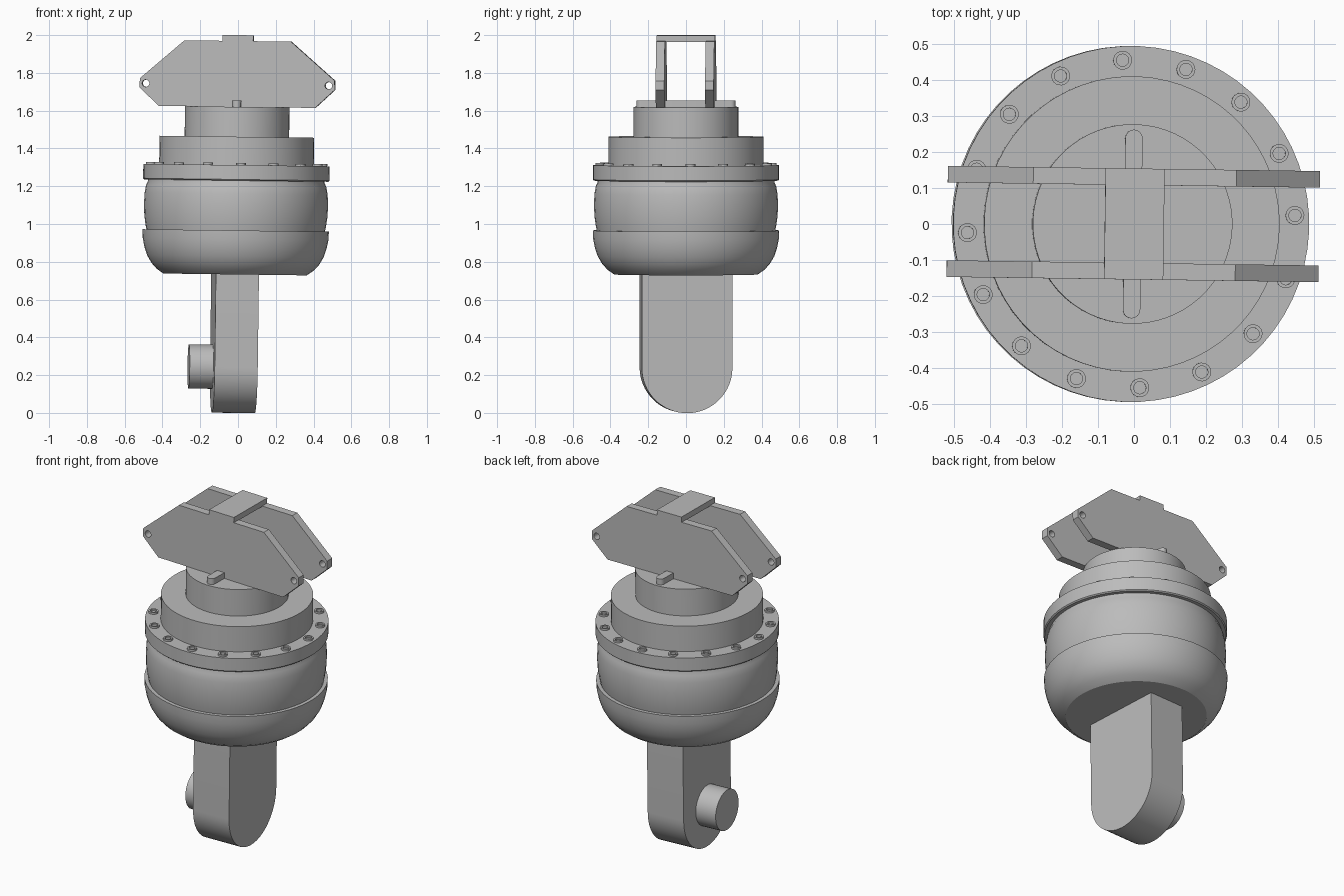
import bpy
import math
from math import pi, sin, cos, radians
from mathutils import Matrix

cube = bpy.data.objects.get("Cube")
if cube:
    bpy.data.objects.remove(cube, do_unlink=True)

grey = bpy.data.materials.new("plain_grey")
grey.use_nodes = True
COLOUR = (0.5, 0.5, 0.5, 1)
grey.diffuse_color = COLOUR
grey.node_tree.nodes["Principled BSDF"].inputs["Base Color"].default_value = COLOUR

# The whole assembly leans slightly; lower and upper parts are swivelled
LEAN = Matrix.Translation((-0.025, 0, 0)) @ Matrix.Rotation(radians(0.75), 4, 'Y')
BODY = LEAN @ Matrix.Rotation(radians(3), 4, 'Z')
HEAD = LEAN @ Matrix.Rotation(radians(-0.8), 4, 'Z')
UPRIGHT = Matrix.Rotation(pi / 2, 4, 'X')
SIDEWAYS = Matrix.Rotation(pi / 2, 4, 'Z') @ UPRIGHT


def add(name, mesh, matrix):
    mesh.name = name
    mesh.transform(matrix)
    mesh.materials.clear()
    mesh.materials.append(grey)
    ob = bpy.data.objects.new(name, mesh)
    bpy.context.collection.objects.link(ob)
    bpy.ops.object.select_all(action='DESELECT')
    ob.select_set(True)
    bpy.context.view_layer.objects.active = ob
    bpy.ops.object.shade_smooth_by_angle(angle=radians(30))
    return ob


def lathe(name, profile, matrix, n=64):
    """Turn (radius, height) points, listed bottom to top, about the z axis."""
    verts, rings, faces = [], [], []
    for r, z in profile:
        count = n if r > 0 else 1
        rings.append([len(verts) + i % count for i in range(n)])
        verts += [(r * cos(2 * pi * i / n), r * sin(2 * pi * i / n), z) for i in range(count)]
    for a, b in zip(rings, rings[1:]):
        for i in range(n):
            j = (i + 1) % n
            faces.append(list(dict.fromkeys((a[i], a[j], b[j], b[i]))))
    mesh = bpy.data.meshes.new(name)
    mesh.from_pydata(verts, [], faces)
    return add(name, mesh, matrix)


def arc(cx, cy, r, start, end, n=16):
    steps = [radians(start + (end - start) * i / n) for i in range(n + 1)]
    return [(cx + r * cos(t), cy + r * sin(t)) for t in steps]


def slab(name, loops, thickness, matrix):
    """Extrude a flat outline (with optional hole loops) both ways along z."""
    curve = bpy.data.curves.new(name, 'CURVE')
    curve.dimensions = '2D'
    curve.fill_mode = 'BOTH'
    curve.extrude = thickness / 2
    for loop in loops:
        spline = curve.splines.new('POLY')
        spline.points.add(len(loop) - 1)
        for p, (x, y) in zip(spline.points, loop):
            p.co = (x, y, 0, 1)
        spline.use_cyclic_u = True
    temp = bpy.data.objects.new(name + "_outline", curve)
    bpy.context.collection.objects.link(temp)
    bpy.context.view_layer.update()
    mesh = bpy.data.meshes.new_from_object(
        temp.evaluated_get(bpy.context.evaluated_depsgraph_get()))
    bpy.data.objects.remove(temp, do_unlink=True)
    return add(name, mesh, matrix)


# Lower bowl with its lip
lathe("lower_bowl", [(0, .733), (.38, .733), (.415, .757), (.445, .79), (.468, .83),
                     (.483, .875), (.492, .92), (.494, .966), (.474, .966), (0, .966)], BODY)

# Bulging middle housing
lathe("middle_housing", [(0, .95), (.47, .95), (.478, .99), (.485, 1.04), (.488, 1.1),
                         (.485, 1.16), (.478, 1.2), (.468, 1.222), (.468, 1.24), (0, 1.24)], BODY)

# Bolted flange and the two stepped drums above it
lathe("flange", [(0, 1.23), (.488, 1.23), (.494, 1.236), (.494, 1.312), (0, 1.312)], BODY)
lathe("wide_drum", [(0, 1.3), (.41, 1.3), (.41, 1.462), (0, 1.462)], BODY)
lathe("narrow_drum", [(0, 1.45), (.277, 1.45), (.277, 1.62), (0, 1.62)], BODY)

# Ring of recessed bolts
for k in range(16):
    place = Matrix.Rotation(2 * pi * k / 16, 4, 'Z') @ Matrix.Translation((.455, 0, 1.31))
    lathe(f"bolt_{k + 1}", [(.026, 0), (.026, .013), (.017, .013), (.017, .004), (0, .004)],
          BODY @ place, 20)

# Round-ended lug and its side pin
slab("lug", [[(.24, .76)] + arc(0, .24, .24, 0, -180, 32) + [(-.24, .76)]], .228, BODY @ SIDEWAYS)
lathe("side_pin", [(0, 0), (.117, 0), (.117, .14), (0, .14)],
      BODY @ Matrix.Translation((-.1, 0, .243)) @ Matrix.Rotation(-pi / 2, 4, 'Y'), 40)

# Locking key lying across the narrow drum
slab("cross_key", [arc(0, .238, .024, 0, 180, 8) + arc(0, -.238, .024, 180, 360, 8)], .045,
     HEAD @ Matrix.Translation((0, 0, 1.632)))

# Pair of drilled side plates
half = [(.414, 1.62), (.516, 1.716), (.516, 1.765), (.282, 1.969)]
outline = half + [(-x, z) for x, z in reversed(half)]
holes = [arc(s * .484, 1.739, .019, 0, 345, 23) for s in (-1, 1)]
for side, y in (("front", -.131), ("back", .131)):
    slab(side + "_plate", [outline] + holes, .046, HEAD @ Matrix.Translation((0, y, 0)) @ UPRIGHT)

# Bridge joining the plates on top
bridge = [(-.082, -.154), (.082, -.154), (.082, .154), (-.082, .154)]
slab("top_bridge", [bridge], .034, HEAD @ Matrix.Translation((0, 0, 1.983)))
